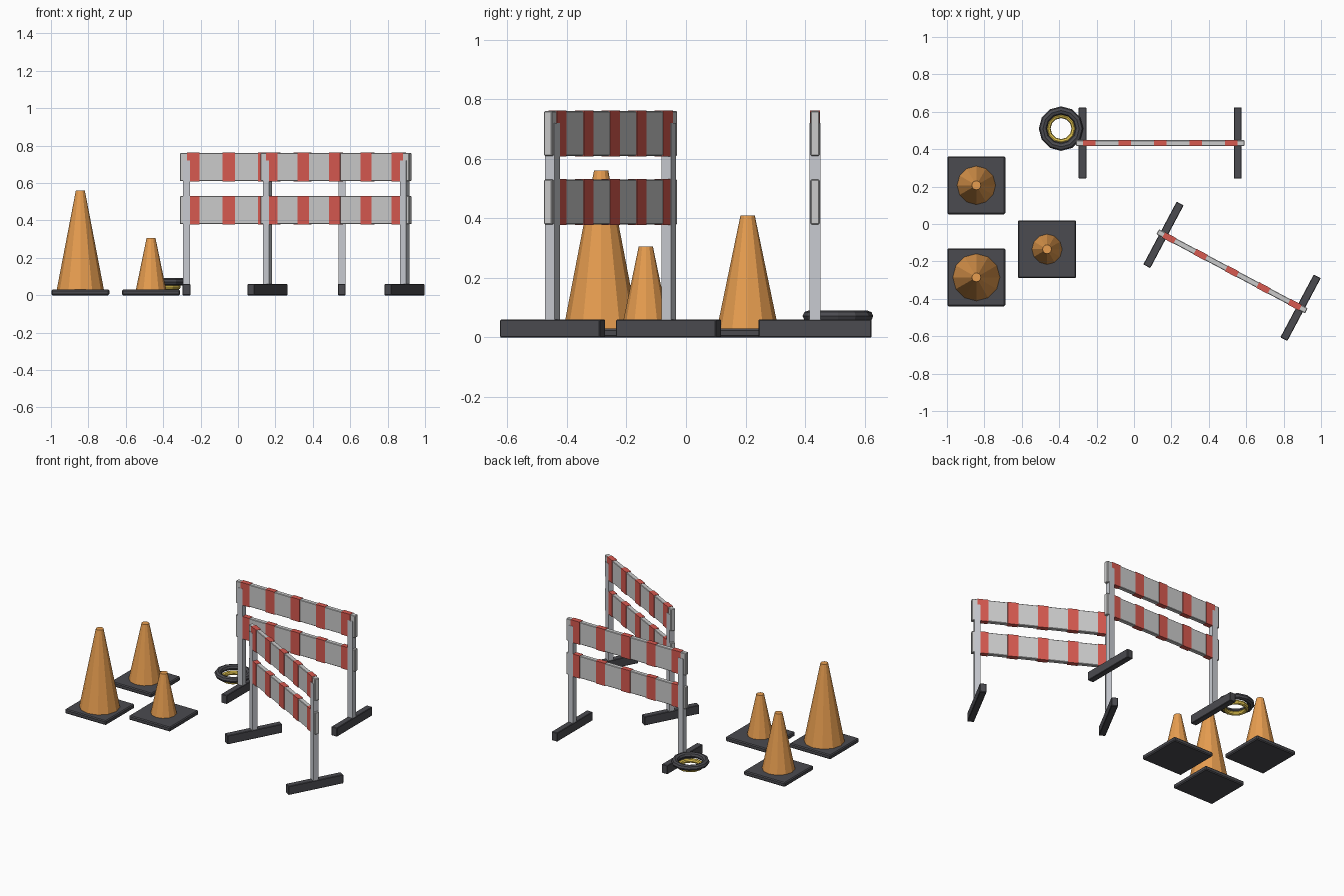
import bpy
from math import radians
from mathutils import Matrix

if "Cube" in bpy.data.objects:
    bpy.data.objects.remove(bpy.data.objects["Cube"])


def material(name, rgb):
    m = bpy.data.materials.new(name)
    m.diffuse_color = (*rgb, 1)
    m.use_nodes = True
    m.node_tree.nodes["Principled BSDF"].inputs["Base Color"].default_value = m.diffuse_color
    return m


ORANGE = material("orange", (0.80, 0.34, 0.08))
BLACK = material("black_rubber", (0.07, 0.07, 0.08))
RED = material("red", (0.68, 0.10, 0.08))
WHITE = material("white", (0.86, 0.88, 0.89))
METAL = material("grey_metal", (0.58, 0.60, 0.64))
YELLOW = material("yellow", (0.80, 0.58, 0.08))


def finish(name, mat, bevel=0):
    ob = bpy.context.object
    ob.name = name
    ob.data.materials.append(mat)
    if bevel:
        mod = ob.modifiers.new("bevel", 'BEVEL')
        mod.width = bevel
        mod.segments = 1
    return ob


def box(name, mat, loc, size, frame=Matrix(), bevel=0):
    bpy.ops.mesh.primitive_cube_add(size=1)
    ob = finish(name, mat, bevel)
    ob.data.transform(Matrix.Diagonal((*size, 1)))
    ob.matrix_world = frame @ Matrix.Translation(loc)
    return ob


def barrier(name, x, y, angle):
    frame = Matrix.Translation((x, y, 0)) @ Matrix.Rotation(radians(angle), 4, 'Z')
    # feet and posts
    for side, s in (("left", -1), ("right", 1)):
        box(f"{name}_{side}_foot", BLACK, (s * 0.415, 0, 0.03), (0.042, 0.38, 0.06), frame, 0.003)
        box(f"{name}_{side}_post", METAL, (s * 0.415, 0, 0.38), (0.038, 0.036, 0.68), frame)
    # striped boards
    for level, z in (("lower", 0.455), ("upper", 0.685)):
        box(f"{name}_{level}_board", WHITE, (0, 0, z), (0.90, 0.03, 0.15), frame, 0.003)
        for i in range(-2, 3):
            box(f"{name}_{level}_stripe_{i + 3}", RED, (i * 0.19, 0, z), (0.068, 0.034, 0.154), frame)


def traffic_cone(name, x, y, radius, top):
    # square base and faceted cone
    box(f"{name}_base", BLACK, (x, y, 0.015), (0.31, 0.31, 0.03), bevel=0.006)
    bpy.ops.mesh.primitive_cone_add(vertices=12, radius1=radius, radius2=0.024,
                                    depth=top - 0.025, location=(x, y, (top + 0.025) / 2))
    finish(f"{name}_body", ORANGE)


def ring(name, mat, z, major, minor, height):
    bpy.ops.mesh.primitive_torus_add(major_segments=12, minor_segments=8,
                                     major_radius=major, minor_radius=minor,
                                     location=(-0.39, 0.51, z))
    ob = finish(name, mat)
    ob.data.transform(Matrix.Diagonal((1, 1, height / (2 * minor), 1)))


barrier("back_barrier", 0.14, 0.433, 0)
barrier("angled_barrier", 0.524, -0.253, -28)

traffic_cone("large_cone", -0.843, -0.285, 0.127, 0.56)
traffic_cone("medium_cone", -0.843, 0.207, 0.104, 0.41)
traffic_cone("small_cone", -0.465, -0.135, 0.082, 0.305)

# small tyre with a yellow rim, resting on the barrier foot
ring("tyre", BLACK, 0.072, 0.097, 0.022, 0.038)
ring("tyre_rim", YELLOW, 0.045, 0.070, 0.014, 0.030)
